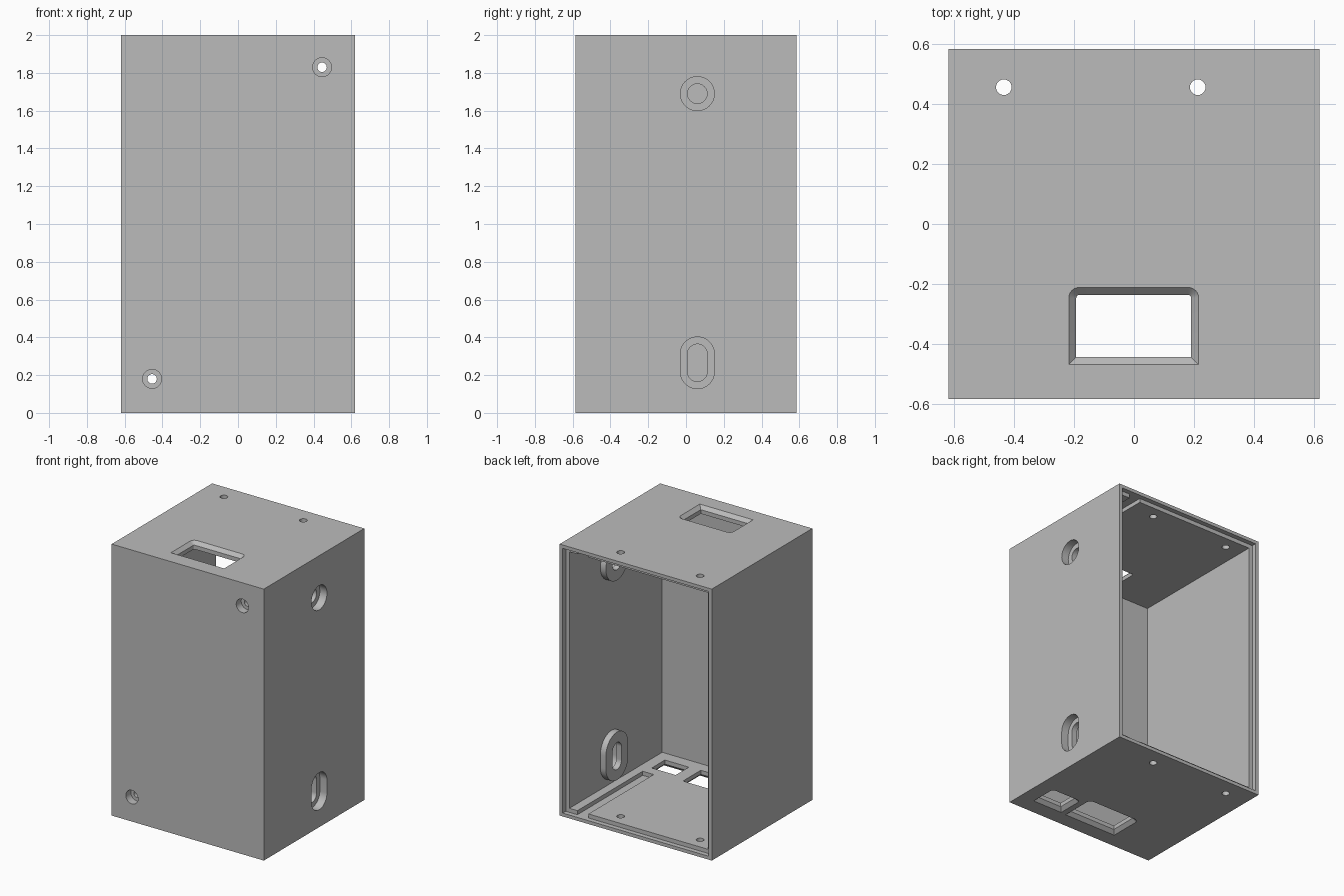
import bpy
import bmesh
from math import sin, cos, pi, radians

if "Cube" in bpy.data.objects:
    bpy.data.objects.remove(bpy.data.objects["Cube"], do_unlink=True)

W, D, H = 0.62, 0.585, 2.0      # half width, half depth, height
WALL, RIM = 0.055, 0.025        # wall thickness, thin rim around the lid seat
SEAT_Y = 0.55

grey = bpy.data.materials.new("plain_grey")
grey.use_nodes = True
colour = (0.5, 0.5, 0.5, 1)
grey.diffuse_color = colour
grey.node_tree.nodes["Principled BSDF"].inputs["Base Color"].default_value = colour


def loft(name, sections, axis):
    """Solid through matching 2D outlines, each placed at a level along an axis."""
    place = {"x": lambda u, v, w: (w, u, v),
             "y": lambda u, v, w: (u, w, v),
             "z": lambda u, v, w: (u, v, w)}[axis]
    bm = bmesh.new()
    rings = [[bm.verts.new(place(u, v, level)) for u, v in pts] for pts, level in sections]
    n = len(rings[0])
    for a, b in zip(rings, rings[1:]):
        for i in range(n):
            j = (i + 1) % n
            bm.faces.new((a[i], a[j], b[j], b[i]))
    bm.faces.new(rings[0])
    bm.faces.new(rings[-1])
    bmesh.ops.recalc_face_normals(bm, faces=bm.faces)
    mesh = bpy.data.meshes.new(name)
    bm.to_mesh(mesh)
    bm.free()
    mesh.materials.append(grey)
    obj = bpy.data.objects.new(name, mesh)
    bpy.context.collection.objects.link(obj)
    return obj


def box(name, x0, x1, y0, y1, z0, z1):
    outline = [(x0, y0), (x1, y0), (x1, y1), (x0, y1)]
    return loft(name, [(outline, z0), (outline, z1)], "z")


def stadium(u, v, r, half=0.0, steps=24):
    """Circle, or upright slot when half is above zero."""
    pts = []
    for side in (0, 1):
        for i in range(steps + (1 if half else 0)):
            t = pi * (side + i / steps)
            pts.append((u + r * cos(t), v + (-half if side else half) + r * sin(t)))
    return pts


def rod(name, outline, axis, a, b):
    return loft(name, [(outline, a), (outline, b)], axis)


def window_outline(x0, x1, y0, y1, r, inset):
    """Rectangle with square front corners and rounded back corners."""
    x0, x1, y0, y1, r = x0 + inset, x1 - inset, y0 + inset, y1 - inset, r - inset
    pts = [(x0, y0), (x1, y0)]
    for cx, start in ((x1 - r, 0), (x0 + r, pi / 2)):
        for i in range(7):
            t = start + pi / 2 * i / 6
            pts.append((cx + r * cos(t), y1 - r + r * sin(t)))
    return pts


def combine(target, tool, operation):
    """Apply a boolean and discard the tool."""
    mod = target.modifiers.new("cut", "BOOLEAN")
    mod.operation, mod.solver, mod.object = operation, "EXACT", tool
    graph = bpy.context.evaluated_depsgraph_get()
    graph.update()
    mesh = bpy.data.meshes.new_from_object(target.evaluated_get(graph))
    target.modifiers.clear()
    target.data = mesh
    bpy.data.objects.remove(tool, do_unlink=True)


def cut(tool):
    combine(shell, tool, "DIFFERENCE")


# Hollow body, open at the back, with a seat for a lid
shell = box("enclosure_shell", -W, W, -D, D, 0, H)
cut(box("cavity", WALL - W, W - WALL, WALL - D, D + 0.1, WALL, H - WALL))
cut(box("lid_seat", RIM - W, W - RIM, SEAT_Y, D + 0.1, RIM, H - RIM))
# Guide groove in floor and ceiling
cut(box("guide_groove", 0.41, 0.50, -0.21, SEAT_Y + 0.02, RIM, H - RIM))

# Counterbored mounting holes with inner bosses:
# axis, outer wall, inward direction, centre, slot half length, boss, bore, hole radii
mounts = [
    ("x", W, -1, (0.06, 1.69), 0.0, 0.13, 0.09, 0.052),
    ("x", W, -1, (0.06, 0.265), 0.047, 0.13, 0.09, 0.052),
    ("y", -D, 1, (0.445, 1.83), 0.0, 0.08, 0.05, 0.025),
    ("y", -D, 1, (-0.455, 0.18), 0.0, 0.08, 0.05, 0.025),
]
for axis, face, inward, (u, v), half, boss, bore, hole in mounts:
    def level(depth):
        return face + inward * depth
    combine(shell, rod("boss", stadium(u, v, boss, half), axis, level(0.03), level(0.1)), "UNION")
    cut(rod("bore", stadium(u, v, bore, half), axis, level(-0.02), level(0.058)))
    cut(rod("hole", stadium(u, v, hole, half), axis, level(0.04), level(0.14)))

# Chamfered windows: one in the top, two in the base
big = (-0.218, 0.216, -0.47, -0.212, 0.035)
small = (0.26, 0.505, -0.465, -0.262, 0.03)
for (face, inward), window in (((H, -1), big), ((0, 1), big), ((0, 1), small)):
    steps = [(-0.01, -0.01), (RIM, RIM), (RIM, 0.1)]
    cut(loft("window", [(window_outline(*window, inset), face + inward * depth)
                        for inset, depth in steps], "z"))

# Lid screw holes through top and base
for x in (-0.435, 0.213):
    for z in (0, H):
        cut(rod("screw_hole", stadium(x, 0.457, 0.026), "z", z - 0.1, z + 0.1))

# Smooth the round walls, keep edges sharp
bpy.ops.object.select_all(action="DESELECT")
shell.select_set(True)
bpy.context.view_layer.objects.active = shell
bpy.ops.object.shade_smooth_by_angle(angle=radians(30))
